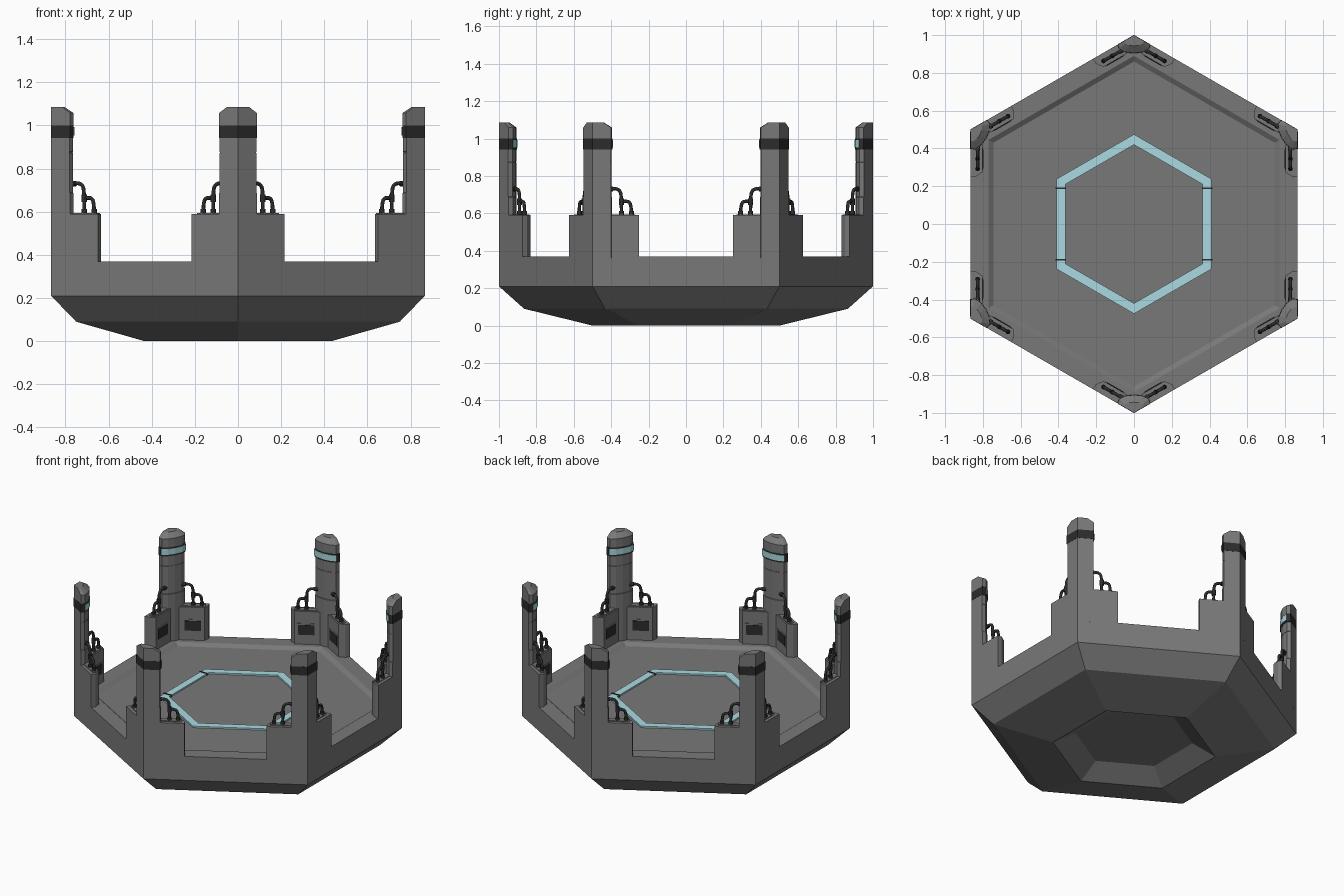
import bpy, bmesh, math
from mathutils import Vector

if "Cube" in bpy.data.objects:
    bpy.data.objects.remove(bpy.data.objects["Cube"])


def material(name, rgb):
    m = bpy.data.materials.new(name)
    m.diffuse_color = (*rgb, 1)
    m.use_nodes = True
    m.node_tree.nodes["Principled BSDF"].inputs["Base Color"].default_value = m.diffuse_color
    return m


GREY = material("grey_metal", (0.19, 0.19, 0.19))
DARK = material("dark_trim", (0.025, 0.025, 0.025))
BLUE = material("blue_light", (0.40, 0.70, 0.75))


def loft(name, loops, mat, closed=False):
    """Skin between equal-length loops; cap the ends unless the chain is closed."""
    bm = bmesh.new()
    rings = [[bm.verts.new(p) for p in loop] for loop in loops]
    n = len(rings[0])
    pairs = list(zip(rings, rings[1:]))
    if closed:
        pairs.append((rings[-1], rings[0]))
    else:
        bm.faces.new(rings[0])
        bm.faces.new(rings[-1])
    for a, b in pairs:
        for k in range(n):
            bm.faces.new((a[k], a[(k + 1) % n], b[(k + 1) % n], b[k]))
    bmesh.ops.recalc_face_normals(bm, faces=bm.faces)
    me = bpy.data.meshes.new(name)
    bm.to_mesh(me)
    bm.free()
    me.materials.append(mat)
    ob = bpy.data.objects.new(name, me)
    bpy.context.collection.objects.link(ob)
    return ob


def hexagon(r, z):
    return [(r * math.cos(math.radians(90 + 60 * i)),
             r * math.sin(math.radians(90 + 60 * i)), z) for i in range(6)]


def tube(name, points, radius):
    cu = bpy.data.curves.new(name, 'CURVE')
    cu.dimensions = '3D'
    cu.bevel_depth = radius
    cu.bevel_resolution = 2
    cu.resolution_u = 4
    cu.use_fill_caps = True
    sp = cu.splines.new('NURBS')
    sp.points.add(len(points) - 1)
    for p, co in zip(sp.points, points):
        p.co = (*co, 1)
    sp.order_u = 3
    sp.use_endpoint_u = True
    cu.materials.append(DARK)
    ob = bpy.data.objects.new(name, cu)
    bpy.context.collection.objects.link(ob)


# Hull: recessed underside, two sloped tiers, wall, rim and sunken floor
loft("platform_hull", [hexagon(r, z) for r, z in (
    (0.36, 0.08), (0.5, 0), (0.866, 0.09), (1, 0.21), (1, 0.37),
    (0.89, 0.37), (0.86, 0.352))], GREY)

# Glowing floor ring with small dark joints
loft("floor_light_ring", [hexagon(r, z) for r, z in (
    (0.475, 0.345), (0.475, 0.362), (0.42, 0.362), (0.42, 0.345))], BLUE, True)
for sx in (-1, 1):
    for sy in (-1, 1):
        x, y = sx * 0.388, sy * 0.19
        loft("ring_joint", [[(x + a * 0.028, y + b * 0.004, z) for a, b in
                             ((-1, -1), (1, -1), (1, 1), (-1, 1))]
                            for z in (0.345, 0.366)], DARK)

# Pillar section as (radius, sideways): sharp outer corner, rounded inner side
SECTION = [(1, 0), (0.95, 0.087), (0.926, 0.078), (0.910, 0.045), (0.905, 0),
           (0.910, -0.045), (0.926, -0.078), (0.95, -0.087)]
# Pillar-side block section as (along edge, inward)
BLOCK = [(0, 0), (0.25, 0), (0.25, 0.028), (0.225, 0.065), (0.0375, 0.065)]

for i in range(6):
    ang = math.radians(90 + 60 * i)
    u = Vector((math.cos(ang), math.sin(ang), 0))
    w = Vector((-u.y, u.x, 0))
    up = Vector((0, 0, 1))

    def section(z, pts=SECTION, k=1.0, c=0.95):
        return [u * (c + (r - c) * k) + w * (s * k) + up * z for r, s in pts]

    # Pillar segments divided by fine seams, with a sloped cap
    loft("pillar", [section(z, k=k, c=1.0) for z, k in (
        (0.36, 1), (0.686, 1), (0.689, 0.975), (0.873, 0.975), (0.874, 0.96),
        (0.877, 0.96), (0.878, 0.975), (1.0, 0.975), (1.0, 1), (1.058, 1),
        (1.085, 0.6))], GREY)
    loft("pillar_band", [section(z, k=1.02) for z in (0.942, 1.0)], DARK)
    inner = SECTION[2:7]
    loft("pillar_light", [section(z, inner, 1.08) for z in (0.953, 0.992)], BLUE)

    for side in (-1, 1):
        along = -u * 0.5 + w * side * math.sqrt(0.75)
        inward = -u * math.sqrt(0.75) - w * side * 0.5

        def at(s, t, z):
            return u + along * s + inward * t + up * z

        def slab(name, s0, s1, t0, t1, z0, z1, mat):
            loft(name, [[at(s, t, z) for s, t in
                         ((s0, t0), (s1, t0), (s1, t1), (s0, t1))]
                        for z in (z0, z1)], mat)

        # Block with chamfered inner end, socket plate and screen
        loft("equipment_block", [[at(s, t, z) for s, t in BLOCK]
                                 for z in (0.352, 0.59)], GREY)
        slab("socket_plate", 0.09, 0.23, 0.02, 0.056, 0.58, 0.595, GREY)
        slab("screen_frame", 0.095, 0.215, 0.06, 0.067, 0.425, 0.51, GREY)
        slab("screen", 0.105, 0.205, 0.06, 0.07, 0.435, 0.5, DARK)

        # Two looping cables with collars
        t = 0.038
        tube("long_cable", [at(0.07, t, 0.73), at(0.11, t, 0.735),
                            at(0.15, t, 0.725), at(0.155, t, 0.67),
                            at(0.155, t, 0.59)], 0.009)
        tube("short_cable", [at(0.155, t, 0.662), at(0.185, t, 0.668),
                             at(0.208, t, 0.65), at(0.208, t, 0.59)], 0.009)
        for s, z0, z1 in ((0.155, 0.59, 0.612), (0.208, 0.59, 0.612),
                          (0.155, 0.645, 0.68)):
            tube("cable_collar", [at(s, t, z0), at(s, t, (z0 + z1) / 2),
                                  at(s, t, z1)], 0.013)
        tube("cable_plug", [at(0.08, t, 0.73), at(0.095, t, 0.73),
                            at(0.11, t, 0.73)], 0.013)
